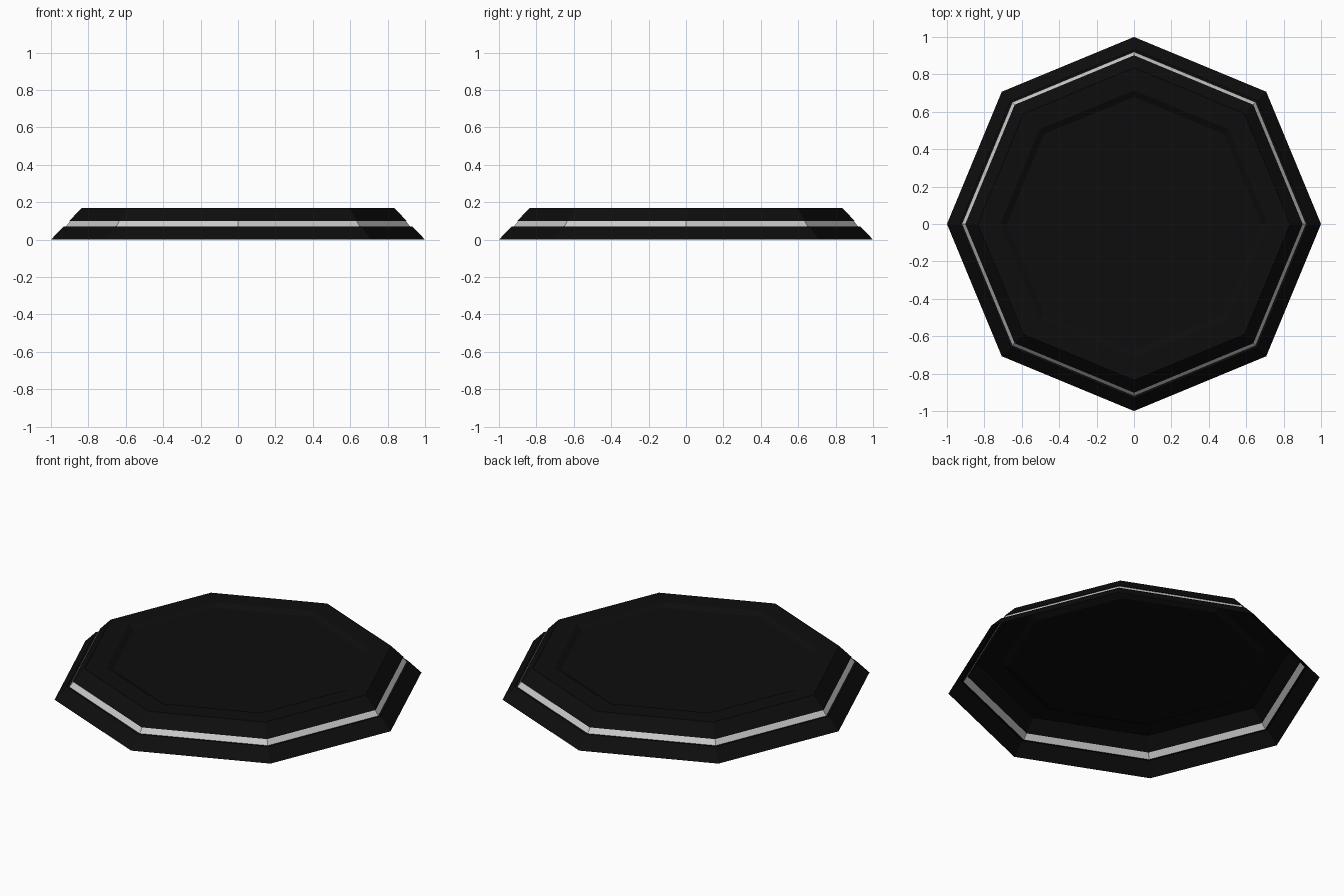
import bpy
import bmesh
from math import cos, sin, tau

if "Cube" in bpy.data.objects:
    bpy.data.objects.remove(bpy.data.objects["Cube"])

SIDES = 8


def material(name, v):
    m = bpy.data.materials.new(name)
    m.diffuse_color = (v, v, v, 1)
    m.use_nodes = True
    m.node_tree.nodes["Principled BSDF"].inputs["Base Color"].default_value = m.diffuse_color
    return m


def octagon_shell(name, profile, mat=None, cap=False):
    """Loft octagonal rings (radius, z) into an open shell; cap fills the last ring."""
    bm = bmesh.new()
    rings = [[bm.verts.new((r * cos(tau * i / SIDES), r * sin(tau * i / SIDES), z))
              for i in range(SIDES)] for r, z in profile]
    for a, b in zip(rings, rings[1:]):
        for i in range(SIDES):
            j = (i + 1) % SIDES
            bm.faces.new((a[i], a[j], b[j], b[i]))
    if cap:
        bm.faces.new(rings[-1])
    mesh = bpy.data.meshes.new(name)
    bm.to_mesh(mesh)
    bm.free()
    if mat:
        mesh.materials.append(mat)
    ob = bpy.data.objects.new(name, mesh)
    bpy.context.collection.objects.link(ob)
    return ob


black = material("black", 0.004)

# Sloped outer skirt, open underneath, with a tiny ledge at its top
octagon_shell("lower_skirt", [(1.0, 0.0), (0.932, 0.07), (0.92, 0.07)], black)

# Light grey stripe between the two black tiers
octagon_shell("grey_band", [(0.92, 0.07), (0.897, 0.10)])

# Upper tier: sloped side, flat rim and shallow recessed floor
octagon_shell("upper_plate",
              [(0.897, 0.10), (0.902, 0.10), (0.835, 0.17), (0.715, 0.17), (0.68, 0.15)],
              black, cap=True)
